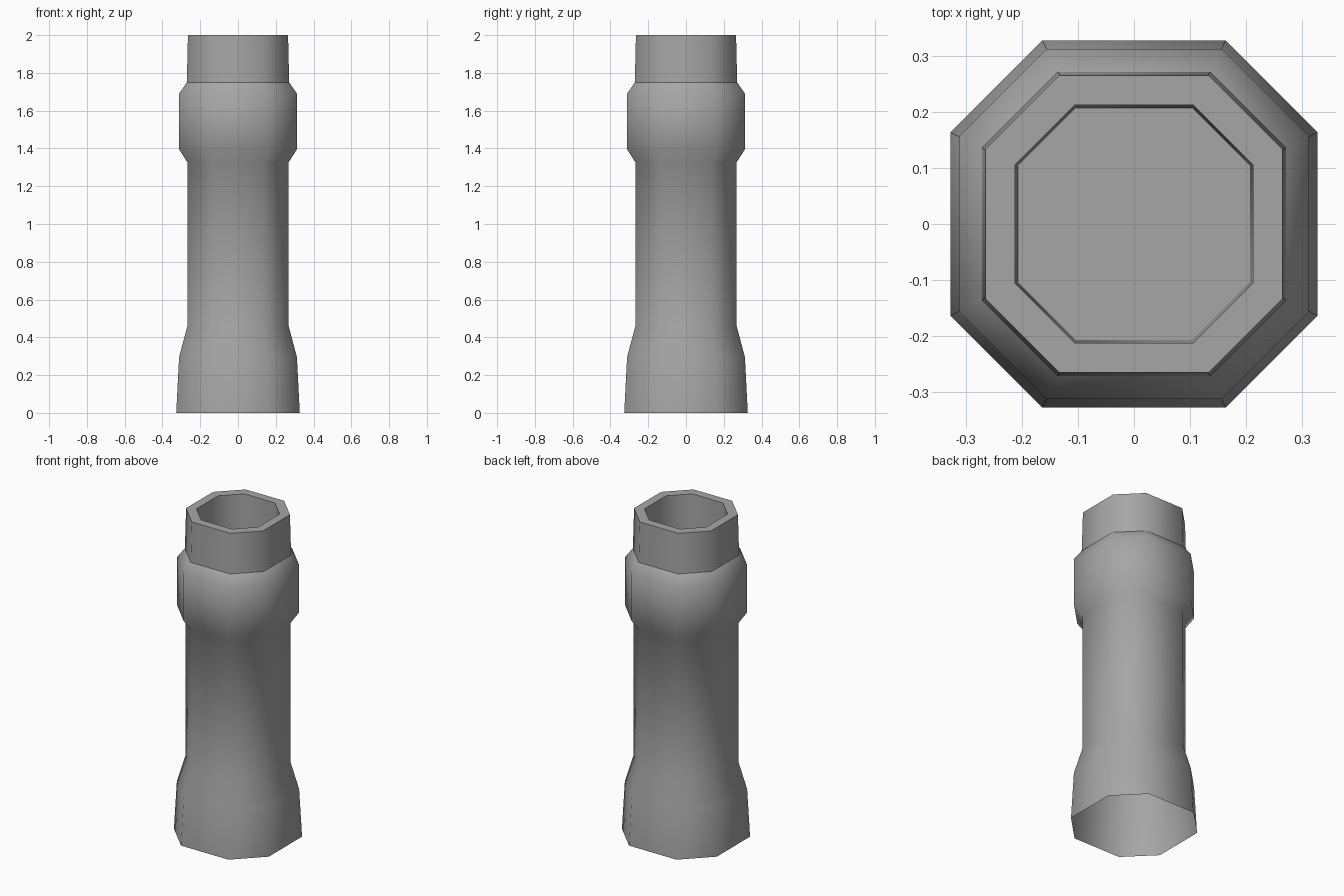
import bpy
import bmesh
import math

cube = bpy.data.objects.get("Cube")
if cube:
    bpy.data.objects.remove(cube, do_unlink=True)

# Single plain colour
grey = bpy.data.materials.new("mid grey")
grey.use_nodes = True
colour = (0.38, 0.38, 0.38, 1)
grey.diffuse_color = colour
grey.node_tree.nodes["Principled BSDF"].inputs["Base Color"].default_value = colour


def octagon(bm, r, z):
    """Ring of eight corners whose flat sides span half the full width."""
    h = r / 2
    corners = [(r, -h), (r, h), (h, r), (-h, r), (-r, h), (-r, -h), (-h, -r), (h, -r)]
    return [bm.verts.new((x, y, z)) for x, y in corners]


def loft(name, profile, cap_end=False):
    """Join octagon rings along a (radius, height) profile."""
    bm = bmesh.new()
    rings = [octagon(bm, r, z) for r, z in profile]
    for low, high in zip(rings, rings[1:]):
        for i in range(8):
            j = (i + 1) % 8
            bm.faces.new((low[i], low[j], high[j], high[i]))
    if cap_end:
        bm.faces.new(rings[-1])
    mesh = bpy.data.meshes.new(name)
    bm.to_mesh(mesh)
    bm.free()
    mesh.materials.append(grey)
    ob = bpy.data.objects.new(name, mesh)
    bpy.context.collection.objects.link(ob)
    bpy.ops.object.select_all(action="DESELECT")
    ob.select_set(True)
    bpy.context.view_layer.objects.active = ob
    bpy.ops.object.shade_smooth_by_angle(angle=math.radians(55))
    return ob


# Open-bottomed column: flared foot, straight shaft and thick collar
loft("column_body", [(0.327, 0), (0.312, 0.295), (0.268, 0.46), (0.267, 1.325),
                     (0.312, 1.395), (0.312, 1.69), (0.271, 1.75)])

# Top tube: outer wall, flat rim, inner wall and recessed floor
loft("top_tube", [(0.271, 1.75), (0.265, 2), (0.212, 2), (0.207, 1.7)], cap_end=True)
